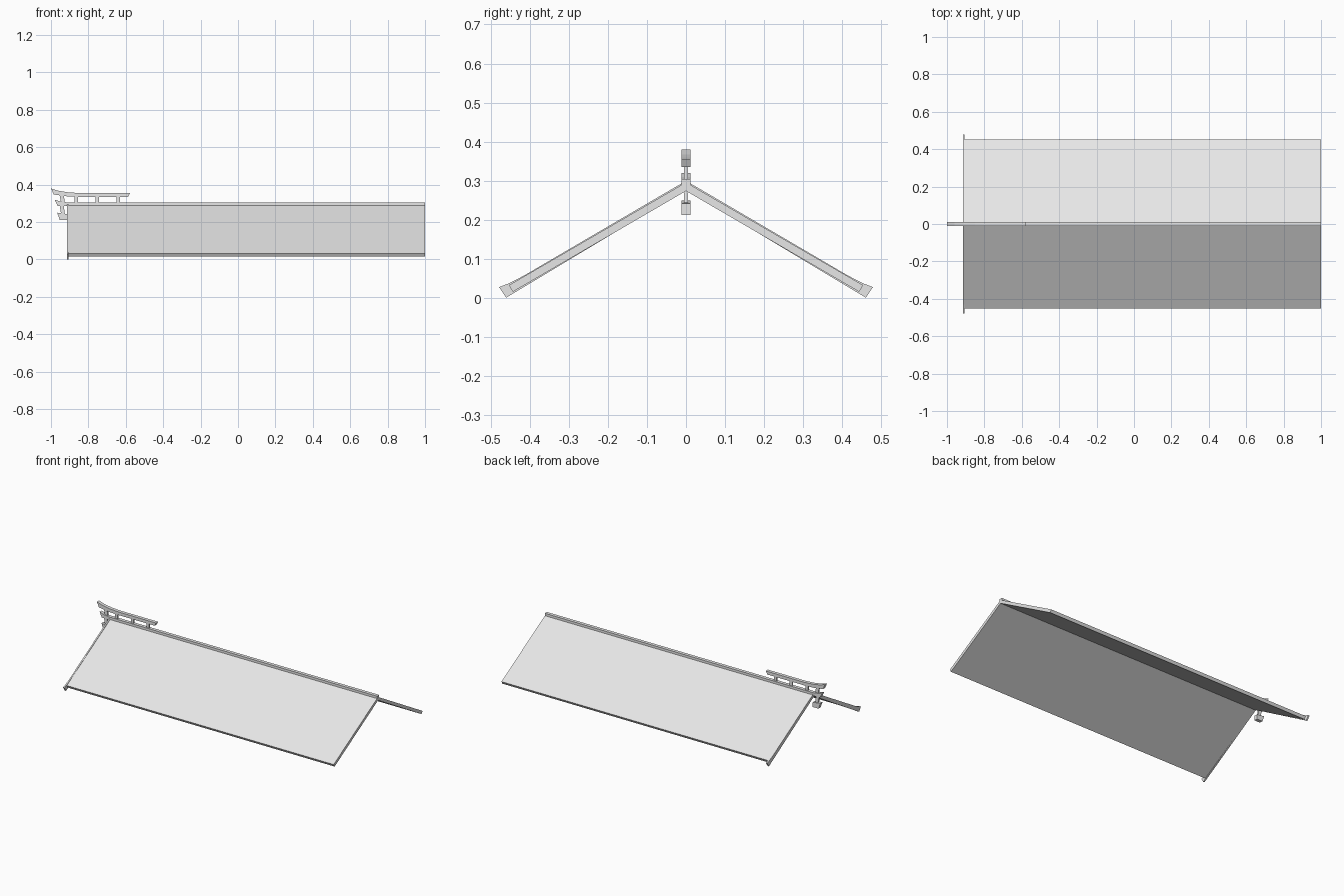
import bpy, bmesh
from mathutils import Vector

cube = bpy.data.objects.get("Cube")
if cube:
    bpy.data.objects.remove(cube, do_unlink=True)

grey = bpy.data.materials.new("pale_grey")
grey.use_nodes = True
grey.diffuse_color = (0.8, 0.8, 0.8, 1)
grey.node_tree.nodes["Principled BSDF"].inputs["Base Color"].default_value = (0.8, 0.8, 0.8, 1)


def prism(name, profile, axis, start, end):
    """Extrude a flat outline along x (outline in y, z) or y (outline in x, z)."""
    bm = bmesh.new()

    def place(p, d):
        return (d, p[0], p[1]) if axis == "x" else (p[0], d, p[1])

    face = bm.faces.new([bm.verts.new(place(p, start)) for p in profile])
    out = bmesh.ops.extrude_face_region(bm, geom=[face])
    verts = [g for g in out["geom"] if isinstance(g, bmesh.types.BMVert)]
    shift = Vector(place((0, 0), end - start))
    bmesh.ops.translate(bm, verts=verts, vec=shift)
    bmesh.ops.recalc_face_normals(bm, faces=bm.faces)
    mesh = bpy.data.meshes.new(name)
    bm.to_mesh(mesh)
    bm.free()
    mesh.materials.append(grey)
    obj = bpy.data.objects.new(name, mesh)
    bpy.context.collection.objects.link(obj)
    return obj


def mirrored(half):
    """Complete a gable outline from its +y half: top points, then bottom points."""
    top, bottom = half
    flip = lambda pts: [(-y, z) for y, z in reversed(pts) if y > 0]
    return top + bottom + flip(top + bottom)


# Roof slopes with square-cut eaves
prism("roof_slopes", mirrored(([(0, 0.296), (0.453, 0.033)],
                               [(0.443, 0.016), (0, 0.274)])), "x", -0.906, 1.0)

# Gable board with flared feet
prism("gable_board", mirrored(([(0, 0.3), (0.4, 0.066), (0.43, 0.049), (0.455, 0.037), (0.478, 0.028)],
                               [(0.46, 0.001), (0, 0.277)])), "x", -0.914, -0.905)

# Ridge beam with an upturned front end
W = 0.011
prism("ridge_beam", [(-0.98, 0.32), (-0.95, 0.31), (-0.915, 0.305), (1, 0.305),
                     (1, 0.285), (-0.915, 0.285), (-0.965, 0.287)], "y", -W, W)

# Raised crest rail with an upswept tip
prism("crest_rail", [(-1, 0.38), (-0.96, 0.367), (-0.91, 0.359), (-0.85, 0.355), (-0.577, 0.355),
                     (-0.588, 0.335), (-0.85, 0.335), (-0.92, 0.338), (-0.985, 0.347)], "y", -W, W)

# Short bracket hanging under the ridge tip
prism("hanging_bracket", [(-0.967, 0.25), (-0.912, 0.242), (-0.912, 0.212), (-0.953, 0.212)],
      "y", -W, W)

# Thin posts under the crest rail and over the bracket
P = 0.005
for i, x in enumerate((-0.865, -0.753, -0.64)):
    prism(f"crest_post_{i + 1}", [(x - 0.009, 0.3), (x + 0.009, 0.3),
                                  (x + 0.009, 0.338), (x - 0.009, 0.338)], "y", -P, P)
for name, low, high in (("tip_post", 0.3, 0.345), ("bracket_post", 0.24, 0.29)):
    prism(name, [(-0.945, low), (-0.925, low), (-0.932, high), (-0.954, high)], "y", -P, P)
